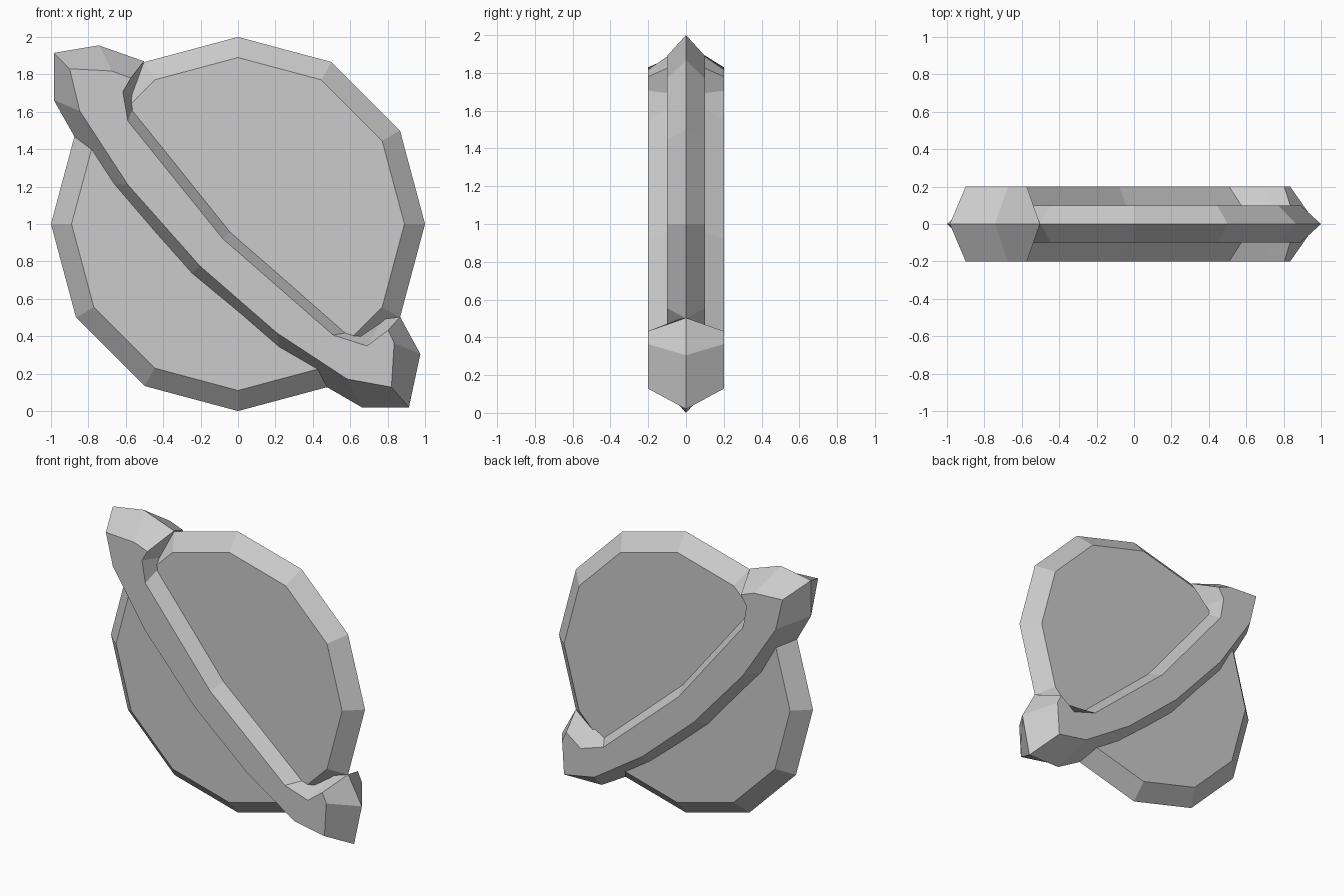
import bpy, bmesh
from math import sin, cos, pi

if "Cube" in bpy.data.objects:
    bpy.data.objects.remove(bpy.data.objects["Cube"])


def bevelled_plate(name, rim, face, half):
    """Flat plate: ridge outline at y=0, smaller face outline at y=+-half."""
    bm = bmesh.new()
    loops = [[bm.verts.new((x, y, z)) for x, z in pts]
             for pts, y in ((face, -half), (rim, 0), (face, half))]
    n = len(rim)
    for a, b in zip(loops, loops[1:]):
        for i in range(n):
            j = (i + 1) % n
            bm.faces.new((a[i], a[j], b[j], b[i]))
    bm.faces.new(loops[0])
    bm.faces.new(loops[2][::-1])
    bmesh.ops.recalc_face_normals(bm, faces=bm.faces)
    mesh = bpy.data.meshes.new(name)
    bm.to_mesh(mesh)
    bm.free()
    obj = bpy.data.objects.new(name, mesh)
    bpy.context.collection.objects.link(obj)
    return obj


def circle(r):
    return [(r * sin(i * pi / 6), 1 + r * cos(i * pi / 6)) for i in range(12)]


# planet disc: 12 sides with a chamfered rim
bevelled_plate("planet_disc", circle(1.0), circle(0.89), 0.1)

# tilted ring band: (face x, face z, ridge x, ridge z) round the outline
band = [
    (-.90, 1.83, -.985, 1.915), (-.846, 1.604, -.985, 1.663),
    (-.589, 1.21, -.735, 1.22), (-.203, .775, -.289, .70),
    (.209, .417, .23, .27), (.584, .171, .662, .02),
    (.82, .128, .914, .02), (.835, .364, .975, .305),
    (.803, .433, .867, .503), (.69, .348, .785, .51),
    (.509, .406, .637, .428), (-.08, .92, -.006, .994),
    (-.589, 1.551, -.548, 1.67), (-.616, 1.706, -.54, 1.68),
    (-.573, 1.78, -.503, 1.87), (-.675, 1.818, -.744, 1.955),
]
bevelled_plate("planet_ring", [p[2:] for p in band], [p[:2] for p in band], 0.2)
